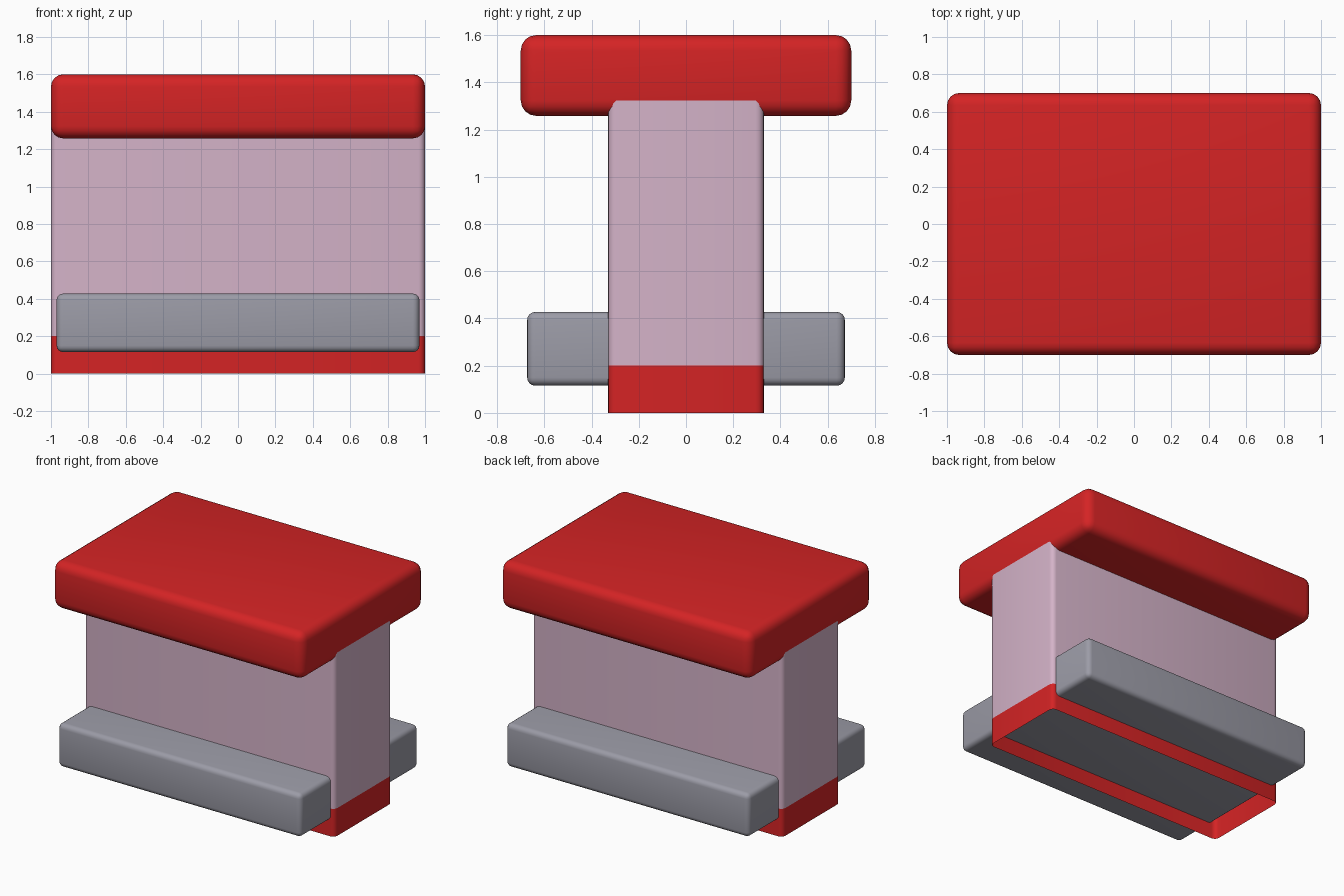
import bpy, bmesh, math

if "Cube" in bpy.data.objects:
    bpy.data.objects.remove(bpy.data.objects["Cube"])


def material(name, rgb):
    m = bpy.data.materials.new(name)
    m.diffuse_color = (*rgb, 1)
    m.use_nodes = True
    m.node_tree.nodes["Principled BSDF"].inputs["Base Color"].default_value = m.diffuse_color
    return m


red = material("red", (0.66, 0.017, 0.018))
pink = material("pale_pink", (0.66, 0.45, 0.58))
grey = material("grey", (0.33, 0.33, 0.385))


def finish(bm, name, mats):
    bm.normal_update()
    me = bpy.data.meshes.new(name)
    bm.to_mesh(me)
    bm.free()
    ob = bpy.data.objects.new(name, me)
    bpy.context.collection.objects.link(ob)
    for m in mats:
        me.materials.append(m)
    for o in bpy.context.selected_objects:
        o.select_set(False)
    ob.select_set(True)
    bpy.context.view_layer.objects.active = ob
    bpy.ops.object.shade_smooth_by_angle(angle=math.radians(40))
    return ob


def box(hx, hy, z0, z1):
    bm = bmesh.new()
    bmesh.ops.create_cube(bm, size=2)
    for v in bm.verts:
        v.co = (v.co.x * hx, v.co.y * hy, z1 if v.co.z > 0 else z0)
    return bm


def round_edges(bm, edges, r, seg=4):
    bmesh.ops.bevel(bm, geom=edges, offset=r, offset_type='OFFSET',
                    segments=seg, profile=0.5, affect='EDGES')


# Rounded top slab
bm = box(1.0, 0.7, 1.258, 1.6)
round_edges(bm, bm.edges[:], 0.065)
finish(bm, "top_slab", [red])

# Grey bar passing through the body
bm = box(0.97, 0.673, 0.115, 0.428)
round_edges(bm, bm.edges[:], 0.035)
finish(bm, "cross_bar", [grey])

# Hollow body, open below, with a red band at the foot
bm = box(1.0, 0.33, 0.0, 1.322)
round_edges(bm, [e for e in bm.edges
                 if abs(e.verts[0].co.z - e.verts[1].co.z) > 0.5], 0.035)
bm.normal_update()
caps = [f for f in bm.faces if abs(f.normal.z) > 0.9]
bmesh.ops.delete(bm, geom=caps, context='FACES')
bmesh.ops.bisect_plane(bm, geom=bm.verts[:] + bm.edges[:] + bm.faces[:],
                       plane_co=(0, 0, 0.2), plane_no=(0, 0, 1))
for f in bm.faces:
    f.material_index = 1 if f.calc_center_median().z < 0.2 else 0
finish(bm, "body", [pink, red])
